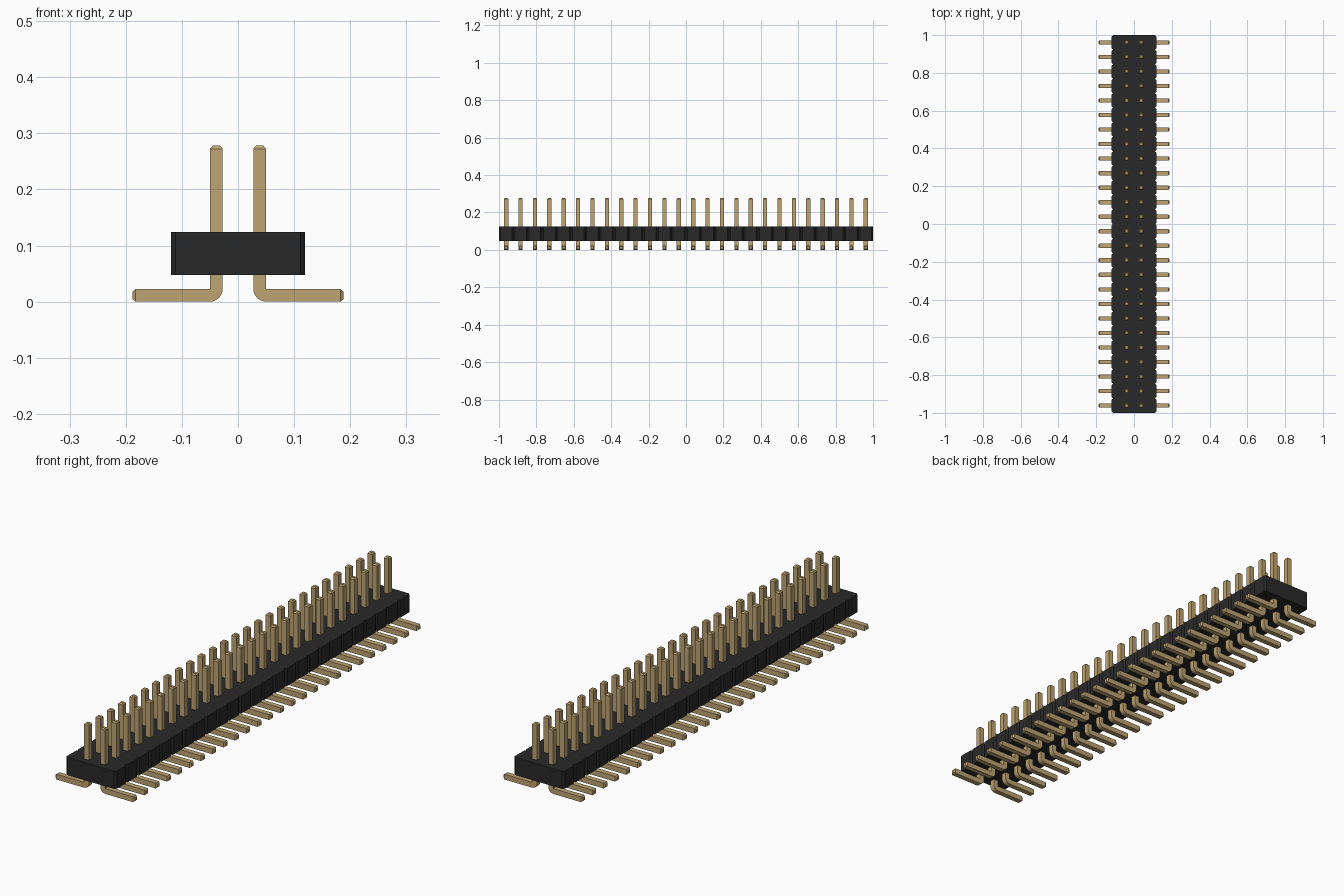
import bpy, bmesh, math
from mathutils import Vector

if "Cube" in bpy.data.objects:
    bpy.data.objects.remove(bpy.data.objects["Cube"])

COUNT = 26
PITCH = 2 / COUNT


def material(name, colour):
    m = bpy.data.materials.new(name)
    m.use_nodes = True
    m.diffuse_color = (*colour, 1)
    m.node_tree.nodes["Principled BSDF"].inputs["Base Color"].default_value = (*colour, 1)
    return m


def add_object(name, bm, mat):
    bmesh.ops.recalc_face_normals(bm, faces=bm.faces[:])
    mesh = bpy.data.meshes.new(name)
    bm.to_mesh(mesh)
    bm.free()
    mesh.materials.append(mat)
    obj = bpy.data.objects.new(name, mesh)
    bpy.context.collection.objects.link(obj)
    return obj


black = material("black plastic", (0.022, 0.022, 0.022))
gold = material("pale gold", (0.52, 0.37, 0.17))

# Housing: outline with chamfered notches between the pin positions, extruded up
HALF_W, CHAMFER = 0.119, 0.0077
BOTTOM, TOP = 0.048, 0.124
side = []
for i in range(COUNT):
    y = -1 + i * PITCH
    if i == 0:
        side.append((HALF_W - CHAMFER, y))
    side += [(HALF_W, y + CHAMFER), (HALF_W, y + PITCH - CHAMFER),
             (HALF_W - CHAMFER, y + PITCH)]
outline = side + [(-x, y) for x, y in reversed(side)]
bm = bmesh.new()
base = bm.faces.new([bm.verts.new((x, y, BOTTOM)) for x, y in outline])
top = bmesh.ops.extrude_face_region(bm, geom=[base], use_keep_orig=True)["geom"]
bmesh.ops.translate(bm, vec=(0, 0, TOP - BOTTOM),
                    verts=[v for v in top if isinstance(v, bmesh.types.BMVert)])
add_object("housing", bm, black)

# Pin: square wire swept along an L-shaped path with tapered tips
WIRE = 0.0225
HALF = WIRE / 2
TAPER = 0.0055
BEND = 0.012
PIN_X, PIN_TOP, FOOT_END = PITCH / 2, 0.278, 0.188
stations = [(PIN_X, PIN_TOP, 0, HALF - 0.0045),
            (PIN_X, PIN_TOP - TAPER, 0, HALF)]
for k in range(7):
    a = math.pi / 2 * k / 6
    stations.append((PIN_X + BEND * (1 - math.cos(a)),
                     HALF + BEND * (1 - math.sin(a)), a, HALF))
stations += [(FOOT_END - TAPER, HALF, math.pi / 2, HALF),
             (FOOT_END, HALF, math.pi / 2, HALF - 0.0045)]

bm = bmesh.new()
rings = []
for x, z, angle, h in stations:
    across = Vector((math.cos(angle), 0, math.sin(angle)))
    centre = Vector((x, -1 + PITCH / 2, z))
    rings.append([bm.verts.new(centre + across * (h * u) + Vector((0, h * v, 0)))
                  for u, v in ((-1, -1), (1, -1), (1, 1), (-1, 1))])
for a, b in zip(rings, rings[1:]):
    for j in range(4):
        k = (j + 1) % 4
        bm.faces.new((a[j], a[k], b[k], b[j]))
bm.faces.new(rings[0])
bm.faces.new(rings[-1])
pins = add_object("pins", bm, gold)

# Repeat along the housing and mirror to the other row
array = pins.modifiers.new("row", "ARRAY")
array.count = COUNT
array.use_relative_offset = False
array.use_constant_offset = True
array.constant_offset_displace = (0, PITCH, 0)
pins.modifiers.new("other row", "MIRROR").use_axis[0] = True

# Smooth only the gentle bends
bpy.ops.object.select_all(action="DESELECT")
pins.select_set(True)
bpy.context.view_layer.objects.active = pins
bpy.ops.object.shade_smooth_by_angle(angle=math.radians(25))
